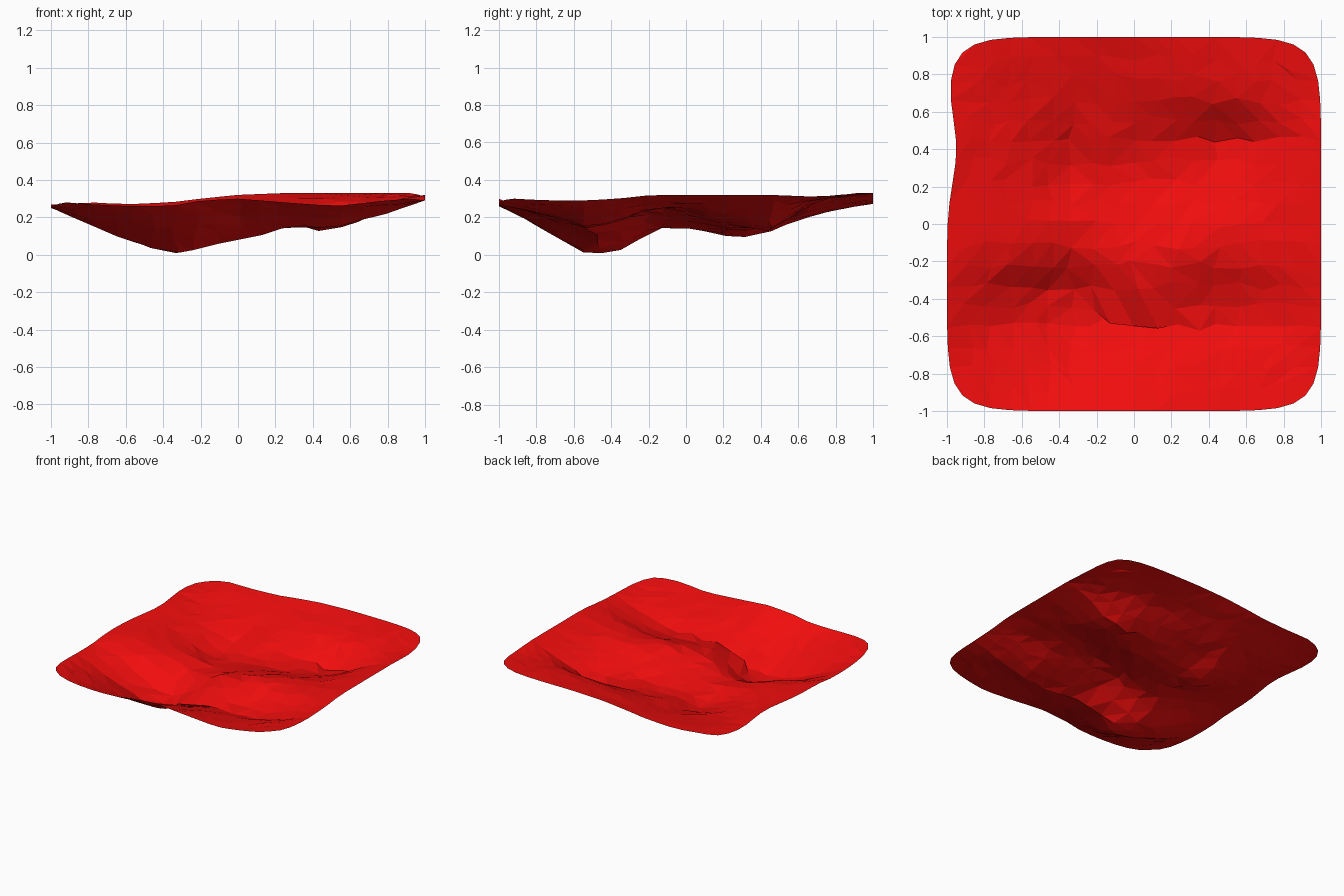
import bpy, bmesh, math, random

if "Cube" in bpy.data.objects:
    bpy.data.objects.remove(bpy.data.objects["Cube"])

random.seed(4)

# Coarse height map in hundredths: rows run front to back, columns left to right
XS = [-1, -0.8, -0.6, -0.36, -0.2, 0, 0.25, 0.52, 0.8, 1]
YS = [-1, -0.72, -0.53, -0.36, -0.18, 0, 0.26, 0.45, 0.7, 1]
H = [
    [28, 27, 26, 26, 29, 30, 28, 26, 29, 30],
    [26, 20, 16, 11, 11, 18, 20, 21, 25, 29],
    [25, 16, 8, 0, 2, 11, 14, 14, 22, 29],
    [25, 18, 9, 0, 6, 20, 19, 17, 24, 30],
    [27, 24, 20, 13, 15, 22, 26, 25, 29, 32],
    [27, 24, 20, 16, 14, 18, 22, 25, 28, 32],
    [27, 23, 18, 8, 11, 12, 14, 17, 27, 32],
    [27, 23, 19, 12, 17, 16, 15, 12, 25, 32],
    [27, 24, 22, 22, 22, 25, 28, 30, 30, 31],
    [27, 28, 27, 28, 30, 32, 33, 33, 33, 33],
]


def cell(values, v):
    i = 0
    while i < len(values) - 2 and v >= values[i + 1]:
        i += 1
    t = (v - values[i]) / (values[i + 1] - values[i])
    return i, min(max(t, 0), 1)


def height(x, y):
    i, s = cell(XS, x)
    j, t = cell(YS, y)
    low = H[j][i] * (1 - s) + H[j][i + 1] * s
    high = H[j + 1][i] * (1 - s) + H[j + 1][i + 1] * s
    return (low * (1 - t) + high * t) / 100


def round_corners(x, y, p=8):
    m = max(abs(x), abs(y))
    k = m / (abs(x) ** p + abs(y) ** p) ** (1 / p) if m else 1
    k = 1 + (k - 1) * m ** 3
    return x * k, y * k


# Crumpled single-layer sheet
N = 18
bm = bmesh.new()
grid = []
for j in range(N + 1):
    row = []
    for i in range(N + 1):
        x, y = -1 + 2 * i / N, -1 + 2 * j / N
        inside = 0 < i < N and 0 < j < N
        fold = 8 <= i <= 10
        if inside:
            x += random.uniform(-0.025, 0.025)
            y += random.uniform(-0.025, 0.025)
        z = height(x, y) + (random.uniform(-0.004, 0.004) if inside else 0)
        # Small fold near the front: the back part laps over the front part
        if fold and j == 4:
            y, z = -0.47, 0.05 + 0.2 * (x + 0.15)
        elif fold and j == 5:
            y, z = -0.545 - 0.1 * x, 0.08 + 0.25 * (x + 0.15)
        # Slight dent in the left edge
        x += 0.05 * max(0, -x) ** 6 * math.exp(-((y - 0.4) / 0.25) ** 2)
        x, y = round_corners(x, y)
        row.append(bm.verts.new((x, y, max(z, 0))))
    grid.append(row)

# Irregular triangles
for j in range(N):
    for i in range(N):
        a, b = grid[j][i], grid[j][i + 1]
        c, d = grid[j + 1][i + 1], grid[j + 1][i]
        # Split each cell along its flatter diagonal
        if abs(a.co.z - c.co.z) < abs(b.co.z - d.co.z):
            bm.faces.new((a, b, c))
            bm.faces.new((a, c, d))
        else:
            bm.faces.new((a, b, d))
            bm.faces.new((b, c, d))

mesh = bpy.data.meshes.new("crumpled_sheet")
bm.to_mesh(mesh)
bm.free()
sheet = bpy.data.objects.new("crumpled_sheet", mesh)
bpy.context.collection.objects.link(sheet)

red = bpy.data.materials.new("red")
red.diffuse_color = (0.88, 0.004, 0.004, 1)
red.use_nodes = True
red.node_tree.nodes["Principled BSDF"].inputs["Base Color"].default_value = red.diffuse_color
mesh.materials.append(red)
